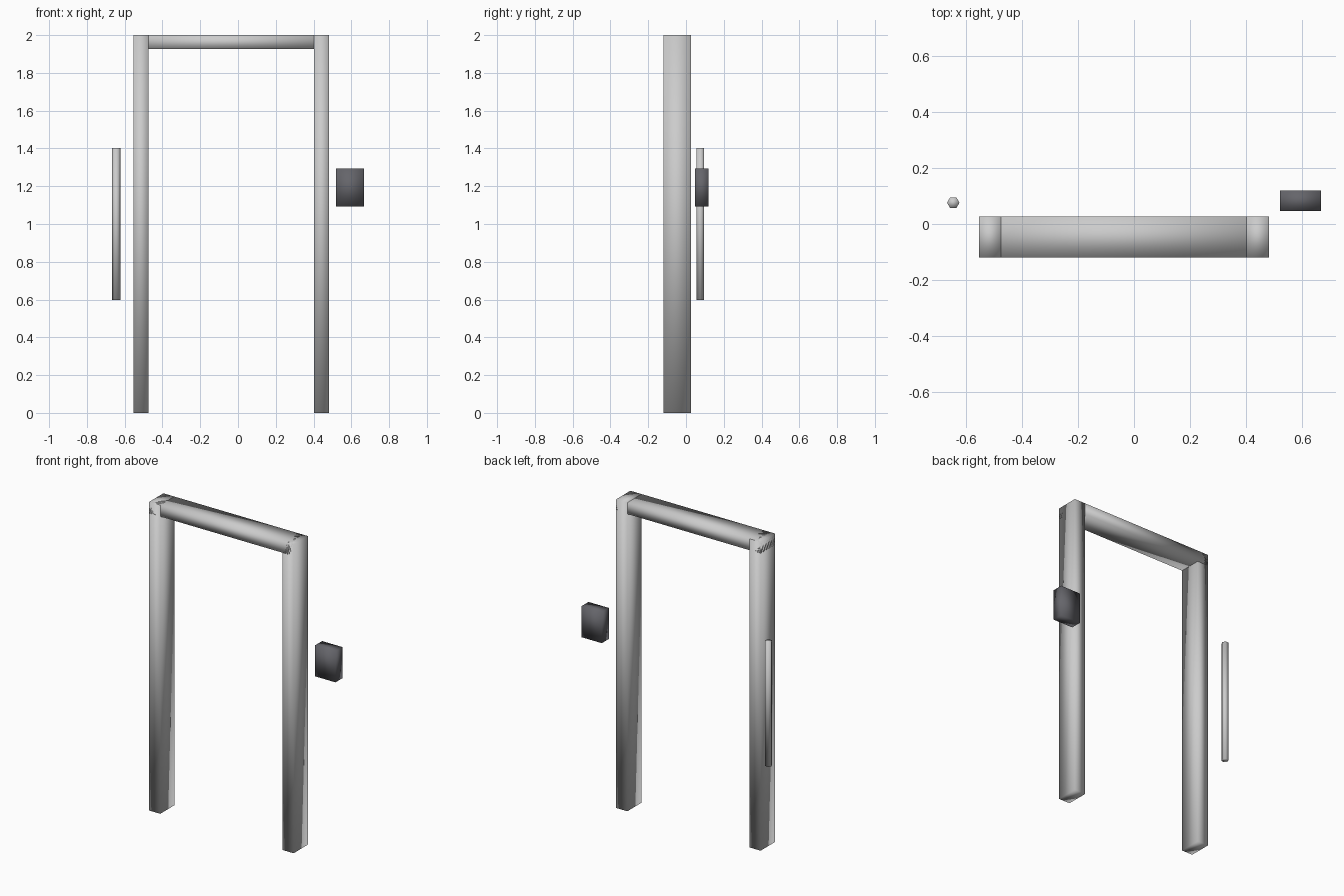
import bpy

if "Cube" in bpy.data.objects:
    bpy.data.objects.remove(bpy.data.objects["Cube"])


def smooth(ob):
    for p in ob.data.polygons:
        p.use_smooth = True
    return ob


def box(name, x, y, z):
    """Box from (min, max) ranges, with softly blended shading."""
    bpy.ops.mesh.primitive_cube_add(size=1, location=[(a + b) / 2 for a, b in (x, y, z)])
    ob = bpy.context.object
    ob.name = name
    ob.scale = [b - a for a, b in (x, y, z)]
    bpy.ops.object.transform_apply(location=False, rotation=False, scale=True)
    return smooth(ob)


DEPTH = (-0.119, 0.026)

# Door frame: two posts and a lintel running through their tops
for name, x in (("left_post", (-0.553, -0.474)), ("right_post", (0.402, 0.482))):
    box(name, x, DEPTH, (0, 2))
box("lintel", (-0.553, 0.482), DEPTH, (1.926, 2))

# Dark control panel beside the right post
panel = box("control_panel", (0.52, 0.666), (0.047, 0.119), (1.093, 1.294))
dark = bpy.data.materials.new("dark_grey")
dark.diffuse_color = (0.13, 0.13, 0.145, 1)
dark.use_nodes = True
dark.node_tree.nodes["Principled BSDF"].inputs["Base Color"].default_value = dark.diffuse_color
panel.data.materials.append(dark)

# Six-sided handle bar beside the left post, corners pointing along x
bpy.ops.mesh.primitive_cylinder_add(vertices=6, radius=0.0222, depth=0.806,
                                    location=(-0.6445, 0.076, 1.0),
                                    rotation=(0, 0, 0.5235988))
bar = bpy.context.object
bar.name = "handle_bar"
smooth(bar)
